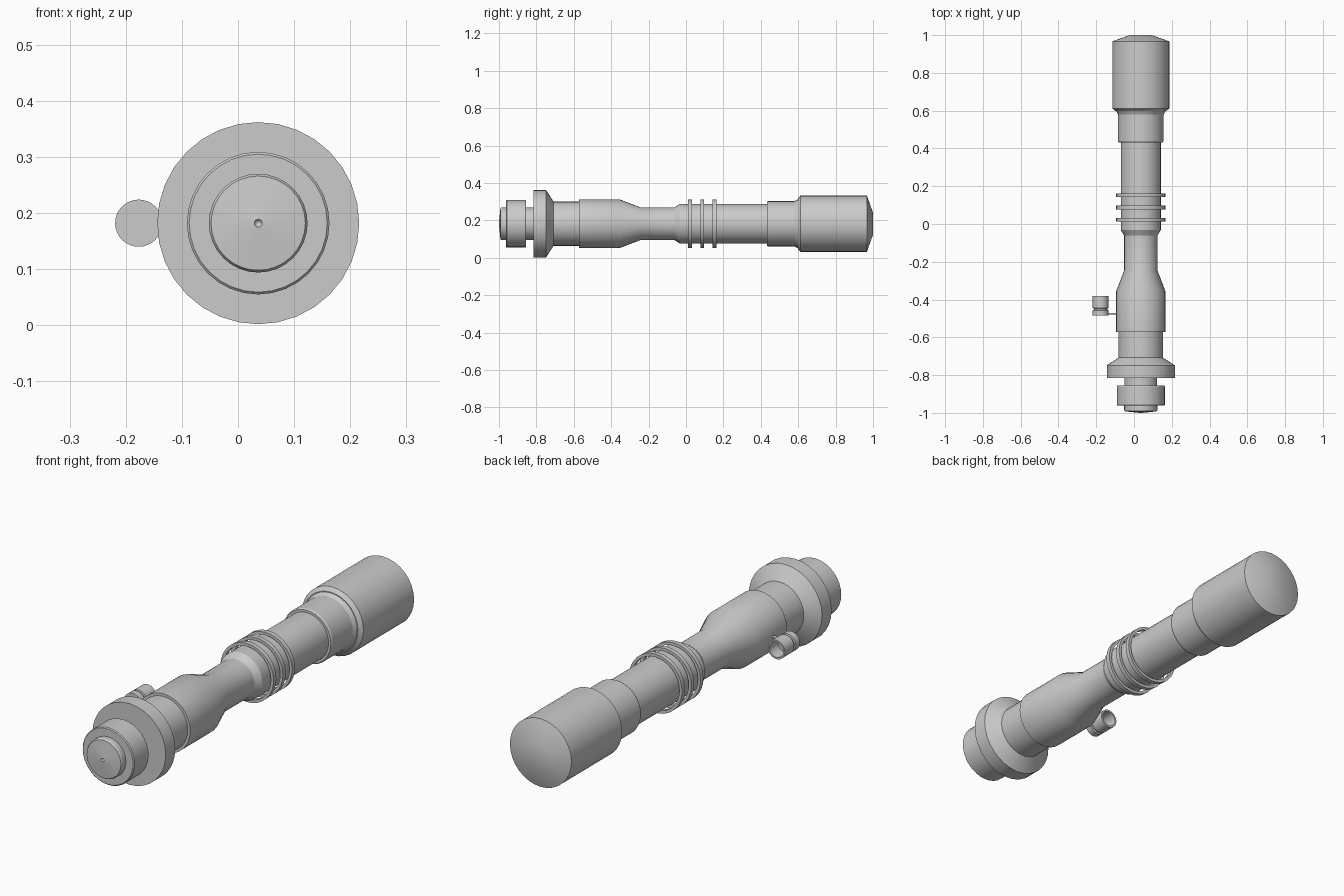
import bpy, bmesh, math

if "Cube" in bpy.data.objects:
    bpy.data.objects.remove(bpy.data.objects["Cube"])

AX, AZ = 0.036, 0.182   # main axis position
SEG = 32


def lathe(name, profile, x=AX, z=AZ, seg=SEG, closed=False):
    """Revolve (y, radius) points around an axis parallel to y."""
    bm = bmesh.new()
    rows = []
    for y, r in profile:
        if r == 0:
            rows.append([bm.verts.new((x, y, z))])
        else:
            rows.append([bm.verts.new((x + r * math.sin(2 * math.pi * i / seg), y,
                                       z + r * math.cos(2 * math.pi * i / seg)))
                         for i in range(seg)])
    pairs = list(zip(rows, rows[1:]))
    if closed:
        pairs.append((rows[-1], rows[0]))
    for a, b in pairs:
        for i in range(seg):
            j = (i + 1) % seg
            if len(a) == 1:
                bm.faces.new((a[0], b[j], b[i]))
            elif len(b) == 1:
                bm.faces.new((a[i], a[j], b[0]))
            else:
                bm.faces.new((a[i], a[j], b[j], b[i]))
    bmesh.ops.recalc_face_normals(bm, faces=bm.faces)
    mesh = bpy.data.meshes.new(name)
    bm.to_mesh(mesh)
    bm.free()
    ob = bpy.data.objects.new(name, mesh)
    bpy.context.collection.objects.link(ob)
    bpy.ops.object.select_all(action='DESELECT')
    ob.select_set(True)
    bpy.context.view_layer.objects.active = ob
    bpy.ops.object.shade_smooth_by_angle(angle=math.radians(25))
    return ob


# Front end cap with a tiny centre pit
lathe("end_cap", [(-0.99, 0), (-0.998, 0.006), (-1.0, 0.007), (-0.992, 0.084),
                  (-0.985, 0.088), (-0.95, 0.088), (-0.95, 0)])
# Front collar and its neck
lathe("front_collar", [(-0.962, 0), (-0.962, 0.123), (-0.958, 0.127), (-0.86, 0.127),
                       (-0.855, 0.124), (-0.855, 0)])
lathe("front_neck", [(-0.87, 0), (-0.87, 0.087), (-0.80, 0.087), (-0.80, 0)])
# Wide flange narrowing into the grip
lathe("flange", [(-0.815, 0), (-0.815, 0.18), (-0.748, 0.18), (-0.708, 0.118),
                 (-0.56, 0.118), (-0.56, 0)])
# Grip tapering to a thin stem
lathe("grip", [(-0.572, 0), (-0.572, 0.13), (-0.355, 0.13), (-0.245, 0.088),
               (-0.06, 0.088), (-0.06, 0)])
# Middle tube and rear sleeve
lathe("middle_tube", [(-0.066, 0), (-0.066, 0.085), (-0.032, 0.106), (0.45, 0.106), (0.45, 0)])
lathe("rear_sleeve", [(0.432, 0), (0.432, 0.117), (0.44, 0.121), (0.58, 0.121),
                      (0.605, 0.134), (0.605, 0)])
# Pommel
lathe("pommel", [(0.598, 0), (0.598, 0.134), (0.612, 0.151), (0.967, 0.151),
                 (1.0, 0.058), (1.0, 0)])

# Three loose rings around the middle tube
for i in range(3):
    y = 0.022 + 0.065 * i
    lathe(f"ring_{i + 1}", [(y - 0.01, 0.117), (y - 0.01, 0.13),
                            (y + 0.01, 0.13), (y + 0.01, 0.117)], closed=True)

# Side knob, hollow at the rear
lathe("side_knob", [(-0.485, 0), (-0.485, 0.042), (-0.457, 0.042), (-0.455, 0.036),
                    (-0.447, 0.036), (-0.445, 0.042), (-0.38, 0.042), (-0.38, 0.034),
                    (-0.44, 0.034), (-0.44, 0)], x=-0.177)

# Thin pin joining the knob to the grip
bpy.ops.mesh.primitive_cylinder_add(vertices=12, radius=0.005, depth=0.08,
                                    location=(-0.117, -0.475, AZ),
                                    rotation=(0, math.pi / 2, 0))
bpy.context.object.name = "knob_pin"
bpy.ops.object.shade_smooth_by_angle()
